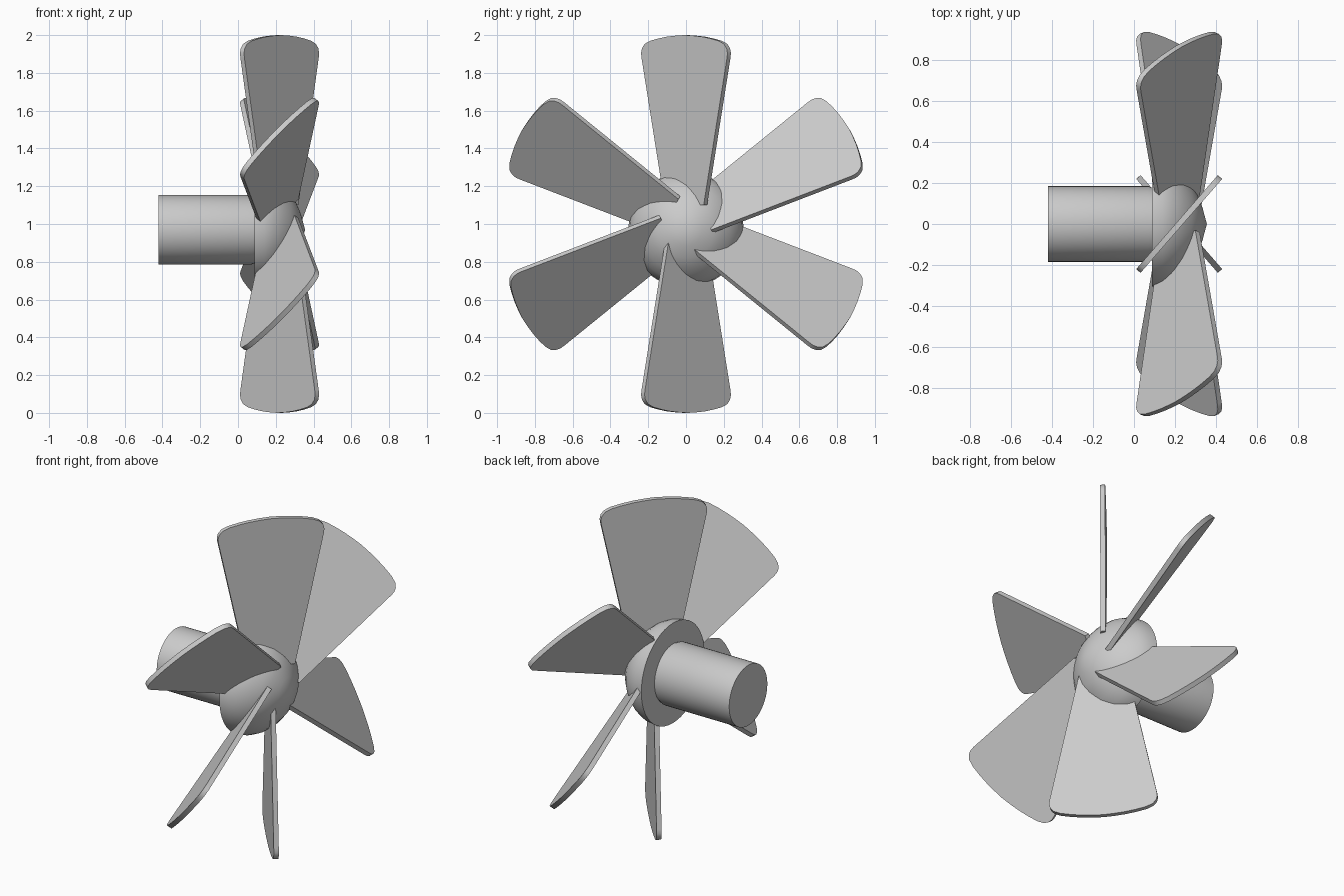
import bpy, bmesh
from math import sin, cos, pi, radians, sqrt
from mathutils import Vector, Matrix

if "Cube" in bpy.data.objects:
    bpy.data.objects.remove(bpy.data.objects["Cube"])

HUB_Z = 0.97      # hub and shaft axis height
BLADE_Z = 1.0     # blade ring centre height
PITCH = radians(49)


def finish(bm, name, angle=35):
    bmesh.ops.recalc_face_normals(bm, faces=bm.faces)
    me = bpy.data.meshes.new(name)
    bm.to_mesh(me)
    bm.free()
    ob = bpy.data.objects.new(name, me)
    bpy.context.collection.objects.link(ob)
    bpy.ops.object.select_all(action='DESELECT')
    ob.select_set(True)
    bpy.context.view_layer.objects.active = ob
    bpy.ops.object.shade_smooth_by_angle(angle=radians(angle))
    return ob


def revolve(name, profile, segs=48):
    """Lathe (x, radius) points around the x axis."""
    bm = bmesh.new()
    vs = [bm.verts.new((x, 0, r)) for x, r in profile]
    es = [bm.edges.new(p) for p in zip(vs, vs[1:])]
    bmesh.ops.spin(bm, geom=vs + es, cent=(0, 0, 0), axis=(1, 0, 0),
                   angle=2 * pi, steps=segs, use_duplicate=False)
    bmesh.ops.remove_doubles(bm, verts=bm.verts, dist=1e-5)
    ob = finish(bm, name)
    ob.location.z = HUB_Z
    return ob


# Shaft with a small chamfer where it meets the hub
revolve("shaft", [(-0.42, 0), (-0.42, 0.184), (0.072, 0.184), (0.085, 0.178), (0.12, 0.178), (0.12, 0)])

# Domed hub, flat at the back
revolve("hub", [(0.088, 0), (0.088, 0.305), (0.14, 0.298), (0.19, 0.275), (0.24, 0.235),
                (0.28, 0.188), (0.305, 0.15), (0.332, 0.085), (0.355, 0)])


def blade(name, angle, thick=0.028):
    # Half outline (width, radius): root, tapered side, rounded corner, arced tip
    half = [(0.136, 0.10), (0.300, 0.88), (0.303, 0.905), (0.297, 0.93), (0.278, 0.953)]
    half += [(w, sqrt(1 - w * w) * 0.999) for w in (0.24, 0.18, 0.12, 0.06)]
    outline = half + [(0, 1.0)] + [(-w, r) for w, r in reversed(half)]
    chord = Vector((cos(PITCH), sin(PITCH), 0))
    normal = Vector((sin(PITCH), -cos(PITCH), 0))
    bm = bmesh.new()
    f = bm.faces.new([bm.verts.new(chord * w + normal * (-thick / 2) + Vector((0.22, 0, r)))
                      for w, r in outline])
    ext = bmesh.ops.extrude_face_region(bm, geom=[f], use_keep_orig=True)
    bmesh.ops.translate(bm, vec=normal * thick,
                        verts=[g for g in ext['geom'] if isinstance(g, bmesh.types.BMVert)])
    bmesh.ops.rotate(bm, cent=(0, 0, 0), matrix=Matrix.Rotation(angle, 3, 'X'), verts=bm.verts)
    ob = finish(bm, name)
    ob.location.z = BLADE_Z


# Six pitched blades around the axis
for i in range(6):
    blade(f"blade_{i + 1}", i * pi / 3)
